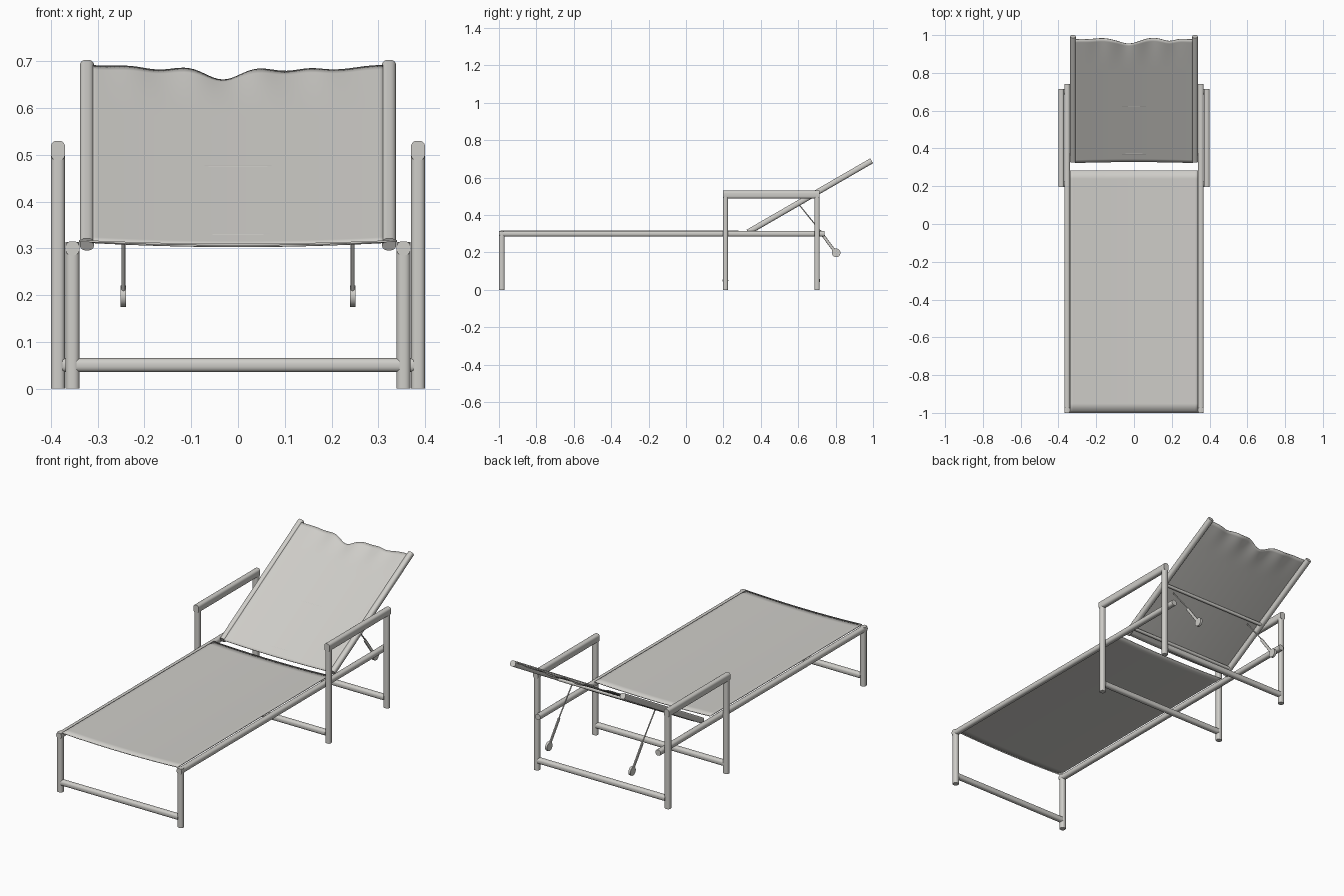
import bpy, bmesh, math
from mathutils import Vector, Matrix

cube = bpy.data.objects.get("Cube")
if cube:
    bpy.data.objects.remove(cube, do_unlink=True)


def material(name, color):
    m = bpy.data.materials.new(name)
    m.use_nodes = True
    m.diffuse_color = color
    m.node_tree.nodes["Principled BSDF"].inputs["Base Color"].default_value = color
    return m


GREY = material("warm light grey", (0.62, 0.61, 0.58, 1))


def finish(name, bm, angle=40):
    bmesh.ops.recalc_face_normals(bm, faces=bm.faces)
    me = bpy.data.meshes.new(name)
    bm.to_mesh(me)
    bm.free()
    ob = bpy.data.objects.new(name, me)
    bpy.context.collection.objects.link(ob)
    me.materials.append(GREY)
    bpy.ops.object.select_all(action="DESELECT")
    ob.select_set(True)
    bpy.context.view_layer.objects.active = ob
    bpy.ops.object.shade_smooth_by_angle(angle=math.radians(angle))
    return ob


def tube(name, start, end, w=0.03, h=0.03, rounding=0.4):
    """Rounded rectangular bar between two points, w along x where possible."""
    a, b = Vector(start), Vector(end)
    d = (b - a).normalized()
    side = Vector((0, 1, 0)) if abs(d.x) > 0.9 else Vector((1, 0, 0))
    up = d.cross(side)
    bm = bmesh.new()
    bmesh.ops.create_cube(bm, size=1)
    bmesh.ops.scale(bm, vec=(w, h, (b - a).length), verts=bm.verts)
    long_edges = [e for e in bm.edges
                  if abs(e.verts[0].co.z - e.verts[1].co.z) > 1e-5]
    bmesh.ops.bevel(bm, geom=long_edges, offset=min(w, h) * rounding,
                    segments=4, profile=0.5, affect="EDGES")
    turn = Matrix((side, up, d)).transposed().to_4x4()
    bm.transform(Matrix.Translation((a + b) / 2) @ turn)
    return finish(name, bm)


def sheet(name, point, nu=40, nv=30):
    """Thin cloth from a function of u, v in 0..1."""
    bm = bmesh.new()
    rows = [[bm.verts.new(point(i / nu, j / nv)) for i in range(nu + 1)]
            for j in range(nv + 1)]
    for r0, r1 in zip(rows, rows[1:]):
        for i in range(nu):
            bm.faces.new((r0[i], r0[i + 1], r1[i + 1], r1[i]))
    ob = finish(name, bm, 60)
    mod = ob.modifiers.new("thickness", "SOLIDIFY")
    mod.thickness = 0.004
    mod.offset = 0
    return ob


# Reclined back: distance along the slope, offset square to it
LEAN = math.radians(30)


def on_back(x, s, off=0.0):
    return Vector((x, 0.345 + s * math.cos(LEAN) - off * math.sin(LEAN),
                   0.316 + s * math.sin(LEAN) + off * math.cos(LEAN)))


for side, label in ((1, "left"), (-1, "right")):
    # Lounger base
    x = side * 0.354
    tube(f"{label}_base_rail", (x, -1, 0.3), (x, 0.74, 0.3))
    tube(f"{label}_front_leg", (x, -0.985, 0), (x, -0.985, 0.314))
    # Armrest frame
    x = side * 0.385
    tube(f"{label}_armrest", (x, 0.197, 0.509), (x, 0.715, 0.509), h=0.042)
    for y, end in ((0.211, "front"), (0.701, "rear")):
        tube(f"{label}_arm_{end}_leg", (x, y, 0), (x, y, 0.5), h=0.028)
    # Back rail
    x = side * 0.323
    tube(f"{label}_back_rail", on_back(x, -0.015), on_back(x, 0.748))
    # Support strut with a roller at its free end
    x = side * 0.245
    tube(f"{label}_strut_upper", (x, 0.605, 0.455), (x, 0.73, 0.3), 0.006, 0.006)
    tube(f"{label}_strut_lower", (x, 0.715, 0.315), (x, 0.8, 0.2), 0.008, 0.016)
    bm = bmesh.new()
    bmesh.ops.create_cone(bm, cap_ends=True, segments=20, radius1=0.023,
                          radius2=0.023, depth=0.012)
    bm.transform(Matrix.Translation((x, 0.803, 0.198))
                 @ Matrix.Rotation(math.pi / 2, 4, "Y"))
    finish(f"{label}_strut_roller", bm)

# Low stretchers between the legs
for name, y, half in (("front", -0.985, 0.345), ("middle", 0.211, 0.375),
                      ("rear", 0.701, 0.375)):
    tube(f"{name}_stretcher", (-half, y, 0.05), (half, y, 0.05), h=0.03)

# Crossbars behind the back cloth
for name, s in (("lower", 0.03), ("middle", 0.32)):
    tube(f"{name}_back_crossbar", on_back(-0.315, s, -0.008),
         on_back(0.315, s, -0.008), 0.016, 0.016)


# Seat cloth, sagging a little between the rails
def seat_point(u, v):
    x = 2 * u - 1
    return (x * 0.34, -0.993 + 1.275 * v, 0.308 + 0.008 * x * x)


sheet("seat_cloth", seat_point)


# Back cloth with a rumpled top hem
def back_point(u, v):
    x = (2 * u - 1) * 0.312
    dip = (0.035 * math.exp(-((x + 0.03) / 0.06) ** 2)
           + 0.012 * math.exp(-((x - 0.19) / 0.04) ** 2))
    edge = 1 - (x / 0.312) ** 2
    loose = max(0, (v - 0.75) / 0.25) ** 2
    s = -0.02 + 0.755 * v - dip * loose
    off = 0.008 - 0.01 * edge + 0.006 * loose * edge * math.sin(x * 45)
    return on_back(x, s, off)


sheet("back_cloth", back_point, 60, 40)
